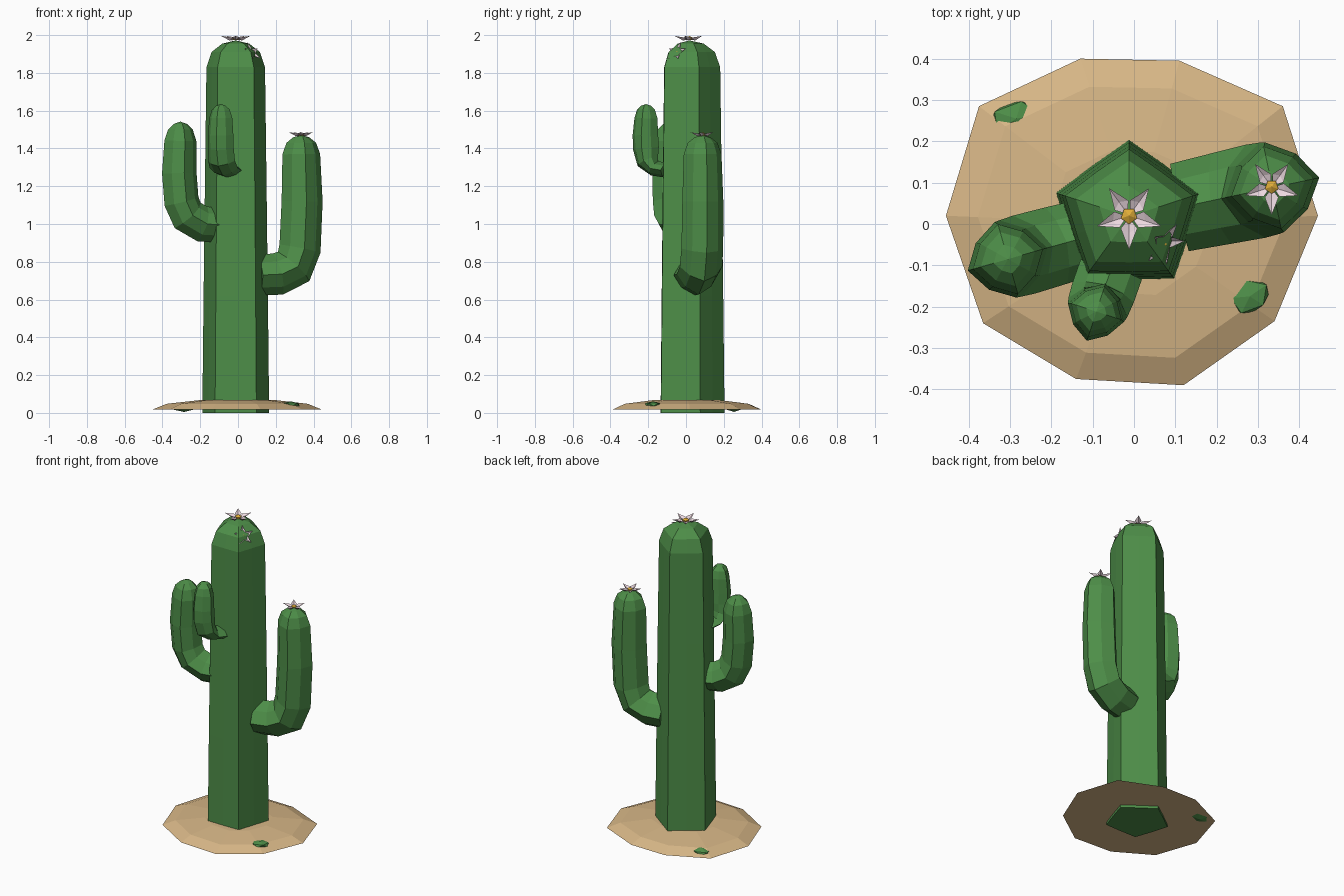
import bpy, bmesh, math
from mathutils import Vector, Matrix

if "Cube" in bpy.data.objects:
    bpy.data.objects.remove(bpy.data.objects["Cube"])


def material(name, rgb):
    m = bpy.data.materials.new(name)
    m.diffuse_color = (*rgb, 1)
    m.use_nodes = True
    m.node_tree.nodes["Principled BSDF"].inputs["Base Color"].default_value = m.diffuse_color
    return m


GREEN = material("cactus_green", (0.075, 0.27, 0.065))
SAND = material("sand", (0.68, 0.47, 0.24))
PETAL = material("petal_pink", (0.85, 0.70, 0.75))
GOLD = material("flower_gold", (0.75, 0.42, 0.04))
Z = Vector((0, 0, 1))


def finish(name, bm, mats):
    bmesh.ops.recalc_face_normals(bm, faces=bm.faces[:])
    me = bpy.data.meshes.new(name)
    bm.to_mesh(me)
    bm.free()
    for m in mats:
        me.materials.append(m)
    ob = bpy.data.objects.new(name, me)
    bpy.context.collection.objects.link(ob)
    return ob


def skin(bm, rings, tip=None):
    # joins vertex rings into a tube, closed with a flat base and a tip or flat top
    vs = [[bm.verts.new(p) for p in r] for r in rings]
    n = len(vs[0])
    for a, b in zip(vs, vs[1:]):
        for i in range(n):
            j = (i + 1) % n
            bm.faces.new((a[i], a[j], b[j], b[i]))
    bm.faces.new(vs[0][::-1])
    if tip is None:
        bm.faces.new(vs[-1])
    else:
        t = bm.verts.new(tip)
        for i in range(n):
            bm.faces.new((vs[-1][i], vs[-1][(i + 1) % n], t))


def ribbed_limb(name, stations, tip, heading, ribs, valley):
    # stations: (x, y, z, radius, flattening across the bend)
    d = Vector((math.cos(heading), math.sin(heading), 0))
    s = Z.cross(d)
    pts = [Vector(p[:3]) for p in stations]
    rings = []
    for i, st in enumerate(stations):
        t = Vector()
        if i > 0:
            t += (pts[i] - pts[i - 1]).normalized()
        if i < len(pts) - 1:
            t += (pts[i + 1] - pts[i]).normalized()
        n = s.cross(t.normalized())
        ring = []
        for k in range(2 * ribs):
            a = math.pi * k / ribs
            r = st[3] * (valley if k % 2 else 1)
            ring.append(pts[i] + n * (r * st[4] * math.cos(a)) + s * (r * math.sin(a)))
        rings.append(ring)
    bm = bmesh.new()
    skin(bm, rings, tip)
    return finish(name, bm, [GREEN])


# Trunk: five ribs with a domed top
cx, cy = -0.012, 0.018
ribbed_limb("trunk",
            [(cx, cy, z, r, 1) for z, r in ((0, 0.186), (0.62, 0.179), (1.25, 0.171),
                                           (1.83, 0.163), (1.91, 0.135), (1.955, 0.075))],
            (cx, cy, 1.972), math.pi / 2, 5, 0.82)


def arm(name, base, elbow, heading, stations, tip):
    # stations: fraction along base-elbow, z, radius, flattening
    b, e = Vector(base), Vector(elbow)
    pts = []
    for f, z, r, flat in stations:
        p = b.lerp(e, f)
        pts.append((p.x, p.y, z, r, flat))
    p = b.lerp(e, 1)
    ribbed_limb(name, pts, (p.x, p.y, tip), math.radians(heading), 4, 0.87)


# Three upturned arms
arm("right_arm", (0.11, 0.04), (0.335, 0.088), 12,
    [(0, 0.73, 0.108, 1), (0.45, 0.735, 0.112, 1), (0.82, 0.775, 0.115, 1),
     (0.97, 0.87, 0.113, 1), (1.02, 1.12, 0.111, 1), (1, 1.37, 0.102, 1),
     (1, 1.43, 0.08, 1), (1, 1.46, 0.042, 1)], 1.47)
arm("left_arm", (-0.11, -0.03), (-0.305, -0.085), 196,
    [(0, 0.995, 0.092, 1), (0.4, 1.0, 0.096, 1), (0.8, 1.045, 0.098, 1),
     (0.97, 1.12, 0.096, 1), (1.03, 1.27, 0.095, 1), (1, 1.44, 0.088, 1),
     (1, 1.50, 0.068, 1), (1, 1.53, 0.036, 1)], 1.542)
arm("front_arm", (-0.055, -0.11), (-0.091, -0.212), 252,
    [(0, 1.285, 0.078, 0.5), (0.55, 1.295, 0.078, 0.55), (0.9, 1.335, 0.075, 0.85),
     (1, 1.40, 0.072, 1), (1.03, 1.47, 0.071, 1), (1, 1.56, 0.064, 1),
     (1, 1.605, 0.05, 1), (1, 1.627, 0.026, 1)], 1.635)


def flower(name, centre, normal, size):
    # five creased petals around a small faceted centre
    bm = bmesh.new()
    rot = Vector(normal).to_track_quat('Z', 'Y').to_matrix()

    def at(r, a, z):
        p = Vector((r * math.cos(a), r * math.sin(a), z)) * size
        return bm.verts.new(Vector(centre) + rot @ p)

    for k in range(5):
        a = math.pi / 2 + k * math.tau / 5
        root, tip = at(0.05, a, 0), at(1, a, 0.27)
        mid, under = at(0.5, a, 0.06), at(0.45, a, -0.02)
        left, right = at(0.45, a + 0.58, 0.16), at(0.45, a - 0.58, 0.16)
        for side in (left, right):
            bm.faces.new((root, side, mid))
            bm.faces.new((mid, side, tip))
            bm.faces.new((root, under, side))
            bm.faces.new((under, tip, side))
    old = set(bm.faces)
    skin(bm, [[Vector(centre) + rot @ (Vector((r * math.cos(a), r * math.sin(a), z)) * size)
               for a in [math.pi / 2 + i * math.tau / 5 for i in range(5)]]
              for r, z in ((0.2, 0), (0.25, 0.14))],
         Vector(centre) + rot @ Vector((0, 0, 0.26 * size)))
    for f in bm.faces:
        if f not in old:
            f.material_index = 1
    finish(name, bm, [PETAL, GOLD])


flower("crown_flower", (-0.012, 0.02, 1.974), (0, 0, 1), 0.082)
flower("side_flower", (0.068, -0.044, 1.905), (0.65, -0.5, 0.6), 0.06)
flower("arm_flower", (0.333, 0.09, 1.468), (0, 0, 1), 0.068)

# Sand mound with an irregular ten-sided outline
outline = [(0.445, 0.02), (0.36, 0.285), (0.11, 0.395), (-0.13, 0.4), (-0.375, 0.285),
           (-0.455, 0.02), (-0.365, -0.24), (-0.14, -0.375), (0.12, -0.39), (0.34, -0.235)]
bm = bmesh.new()
skin(bm, [[Vector((x * f, y * f, z)) for x, y in outline]
          for f, z in ((1, 0.017), (0.83, 0.048), (0.44, 0.068))], (0, 0, 0.07))
finish("sand_mound", bm, [SAND])

# Small fallen lumps lying in the sand
for name, loc, scale, turn in (
        ("back_lump", (-0.285, 0.255, 0.028), (0.068, 0.046, 0.023), 0.15),
        ("front_lump", (0.28, -0.175, 0.044), (0.055, 0.042, 0.017), 0.6)):
    bm = bmesh.new()
    bmesh.ops.create_icosphere(bm, subdivisions=1, radius=1)
    bm.transform(Matrix.Translation(loc) @ Matrix.Rotation(turn, 4, 'Z')
                 @ Matrix.Diagonal((*scale, 1)))
    finish(name, bm, [GREEN])
